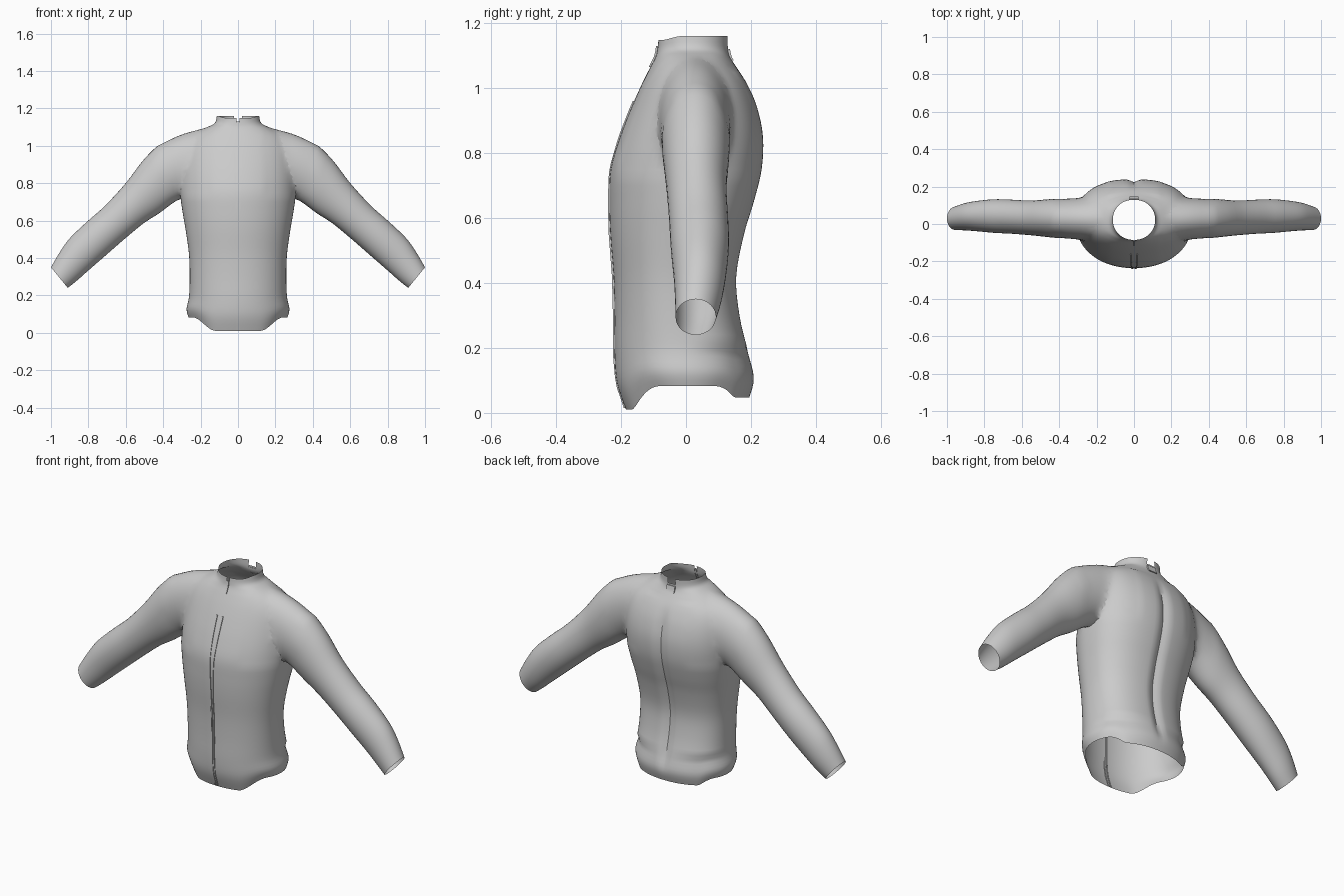
import bpy, bmesh, math
from mathutils import Vector

if "Cube" in bpy.data.objects:
    bpy.data.objects.remove(bpy.data.objects["Cube"])


def make_mat(name, rgb):
    m = bpy.data.materials.new(name)
    m.diffuse_color = (*rgb, 1)
    m.use_nodes = True
    m.node_tree.nodes["Principled BSDF"].inputs["Base Color"].default_value = m.diffuse_color
    return m


FABRIC = make_mat("grey fabric", (0.6, 0.6, 0.6))
CAP = make_mat("temporary cap", (1, 0, 0))


def spline(keys, t):
    """Smooth interpolation through key rows, t from 0 to len - 1."""
    i = min(int(t), len(keys) - 2)
    f = t - i
    p = [keys[min(max(i + k, 0), len(keys) - 1)] for k in (-1, 0, 1, 2)]
    return [b + 0.5 * f * (c - a + f * (2*a - 5*b + 4*c - d + f * (3*(b - c) + d - a)))
            for a, b, c, d in zip(*p)]


def finish(name, bm, mats, angle=40):
    bmesh.ops.recalc_face_normals(bm, faces=bm.faces)
    me = bpy.data.meshes.new(name)
    bm.to_mesh(me)
    bm.free()
    ob = bpy.data.objects.new(name, me)
    bpy.context.collection.objects.link(ob)
    for m in mats:
        me.materials.append(m)
    bpy.ops.object.select_all(action='DESELECT')
    ob.select_set(True)
    bpy.context.view_layer.objects.active = ob
    bpy.ops.object.shade_smooth_by_angle(angle=math.radians(angle))
    return ob


def loft(name, rings):
    """Closed solid through rings; end fans carry the cap material."""
    bm = bmesh.new()
    vs = [[bm.verts.new(p) for p in r] for r in rings]
    n = len(vs[0])
    for a, b in zip(vs, vs[1:]):
        for j in range(n):
            bm.faces.new((a[j], a[(j+1) % n], b[(j+1) % n], b[j]))
    for r in (vs[0], vs[-1]):
        c = bm.verts.new(sum((v.co for v in r), Vector()) / n)
        for j in range(n):
            bm.faces.new((r[j], r[(j+1) % n], c)).material_index = 1
    return finish(name, bm, (FABRIC, CAP))


# Torso rows: height, half width, front y, back y
TORSO = [(0.01, .265, -.185, .195), (0.09, .275, -.212, .21), (0.18, .262, -.22, .193),
         (0.30, .258, -.22, .166), (0.42, .262, -.223, .156), (0.55, .28, -.233, .18),
         (0.65, .297, -.236, .21), (0.75, .31, -.232, .234), (0.85, .31, -.203, .238),
         (0.94, .30, -.168, .22), (1.01, .28, -.137, .19), (1.06, .235, -.112, .158),
         (1.095, .175, -.094, .136), (1.12, .125, -.088, .13), (1.16, .113, -.085, .13)]


def smoothstep(a, b, x):
    x = min(max((x - a) / (b - a), 0), 1)
    return x * x * (3 - 2 * x)


def torso_ring(t, n=96):
    z, hw, yf, yb = spline(TORSO, t)
    yc = 0.5 * (yf + yb)
    ring = []
    for j in range(n):
        a = 2 * math.pi * j / n
        c, s = math.cos(a), math.sin(a)
        e = 2.5 if s > 0 and 0.2 < z < 1.05 else 2.1
        y = max(1 - abs(c) ** e, 0) ** (1 / e) * (yb - yc)
        x = hw * c
        if s > 0:       # groove along the spine
            y -= 0.016 * math.exp(-(x / .022) ** 2) * smoothstep(.05, .2, z) * (1 - smoothstep(.9, 1.05, z))
        # hem curves up at the sides and a little at the back
        lift = max(0.078 * smoothstep(.45, .92, abs(c)), 0.04 * smoothstep(0, .5, s))
        zz = z + lift * max(1 - z / .3, 0) ** 2
        if z > 1.12:    # collar dips at the front
            zz -= 0.012 * (z - 1.12) / .04 * smoothstep(.3, .9, -s)
        ring.append((x, yc + math.copysign(y, s), zz))
    return ring


STEPS = 4
jacket = loft("jacket", [torso_ring(i / STEPS) for i in range((len(TORSO) - 1) * STEPS + 1)])

# Sleeve rows: upper x, z, lower x, z, front y, back y
SLEEVE = [(.10, 1.085, .12, .82, -.06, .12), (.25, 1.085, .24, .74, -.085, .14),
          (.40, 1.02, .33, .705, -.08, .138), (.50, .93, .42, .64, -.07, .132),
          (.60, .80, .505, .585, -.06, .125), (.71, .68, .60, .507, -.052, .13),
          (.80, .60, .70, .42, -.047, .132), (.895, .51, .80, .333, -.038, .122),
          (.95, .435, .86, .28, -.034, .11), (1.0, .35, .91, .24, -.032, .092)]


def sleeve_ring(t, side, n=40):
    ux, uz, lx, lz, yf, yb = spline(SLEEVE, t)
    ring = []
    for j in range(n):
        a = 2 * math.pi * j / n
        k, y = 0.5 + 0.5 * math.cos(a), (yf + yb) / 2 + (yb - yf) / 2 * math.sin(a)
        ring.append((side * (lx + (ux - lx) * k), y, lz + (uz - lz) * k))
    return ring


# Fuse both sleeves with the torso
for side in (-1, 1):
    sleeve = loft("sleeve", [sleeve_ring(i / 4, side) for i in range((len(SLEEVE) - 1) * 4 + 1)])
    bpy.context.view_layer.objects.active = jacket
    mod = jacket.modifiers.new("join", 'BOOLEAN')
    mod.operation, mod.solver, mod.object = 'UNION', 'EXACT', sleeve
    bpy.ops.object.modifier_apply(modifier=mod.name)
    bpy.data.objects.remove(sleeve)

# Open the hem, cuffs and neck, notch the collar, soften the shoulders
bm = bmesh.new()
bm.from_mesh(jacket.data)
bpy.data.objects.remove(jacket)
gone = []
for f in bm.faces:
    c = f.calc_center_median()
    notch = c.z > 1.125 and (abs(c.x) < .009 or (c.y > .1 and abs(c.x) < .02))
    if f.material_index == 1 or notch:
        gone.append(f)
bmesh.ops.delete(bm, geom=gone, context='FACES')
bmesh.ops.remove_doubles(bm, verts=bm.verts, dist=0.002)
soft = [v for v in bm.verts if .14 < abs(v.co.x) < .42 and .74 < v.co.z < 1.11 and not v.is_boundary]
for _ in range(10):
    bmesh.ops.smooth_vert(bm, verts=soft, factor=0.5, use_axis_x=True, use_axis_y=True, use_axis_z=True)
finish("jacket", bm, (FABRIC,), 60)
bpy.data.materials.remove(CAP)


def surface_y(z, back=False):
    for a, b in zip(TORSO, TORSO[1:]):
        if a[0] <= z <= b[0]:
            k = 3 if back else 2
            return a[k] + (b[k] - a[k]) * (z - a[0]) / (b[0] - a[0])
    return TORSO[-1][3 if back else 2]


def strip(name, z0, z1, edges, steps, back=False, rise=.005):
    """Thin raised band following the centre of the front or back."""
    bm = bmesh.new()
    rows = []
    for i in range(steps + 1):
        z = z0 + (z1 - z0) * i / steps
        y = surface_y(z, back)
        d = rise if back else -rise
        l, r = edges(z)
        rows.append([bm.verts.new(p) for p in
                     ((l, y - d * .5, z), (l, y + d, z), (r, y + d, z), (r, y - d * .5, z))])
    for a, b in zip(rows, rows[1:]):
        for j in range(3):
            bm.faces.new((a[j], a[j+1], b[j+1], b[j]))
    for r in (rows[0], rows[-1]):
        bm.faces.new(r)
    finish(name, bm, (FABRIC,), 30)


# Zip bands spreading apart towards the chest
def spread(z):
    return .002 + .012 * smoothstep(.5, .96, z)


strip("zip_left", .015, .96, lambda z: (spread(z), spread(z) + .007), 30)
strip("zip_right", .015, .96, lambda z: (-spread(z) - .007, -spread(z)), 30)
# Collar fastening at the front and tab at the back of the neck
strip("collar_fastener", 1.065, 1.13, lambda z: (-.006, .006), 4)
strip("neck_tab", 1.085, 1.12, lambda z: (-.025, .025), 4, True)
